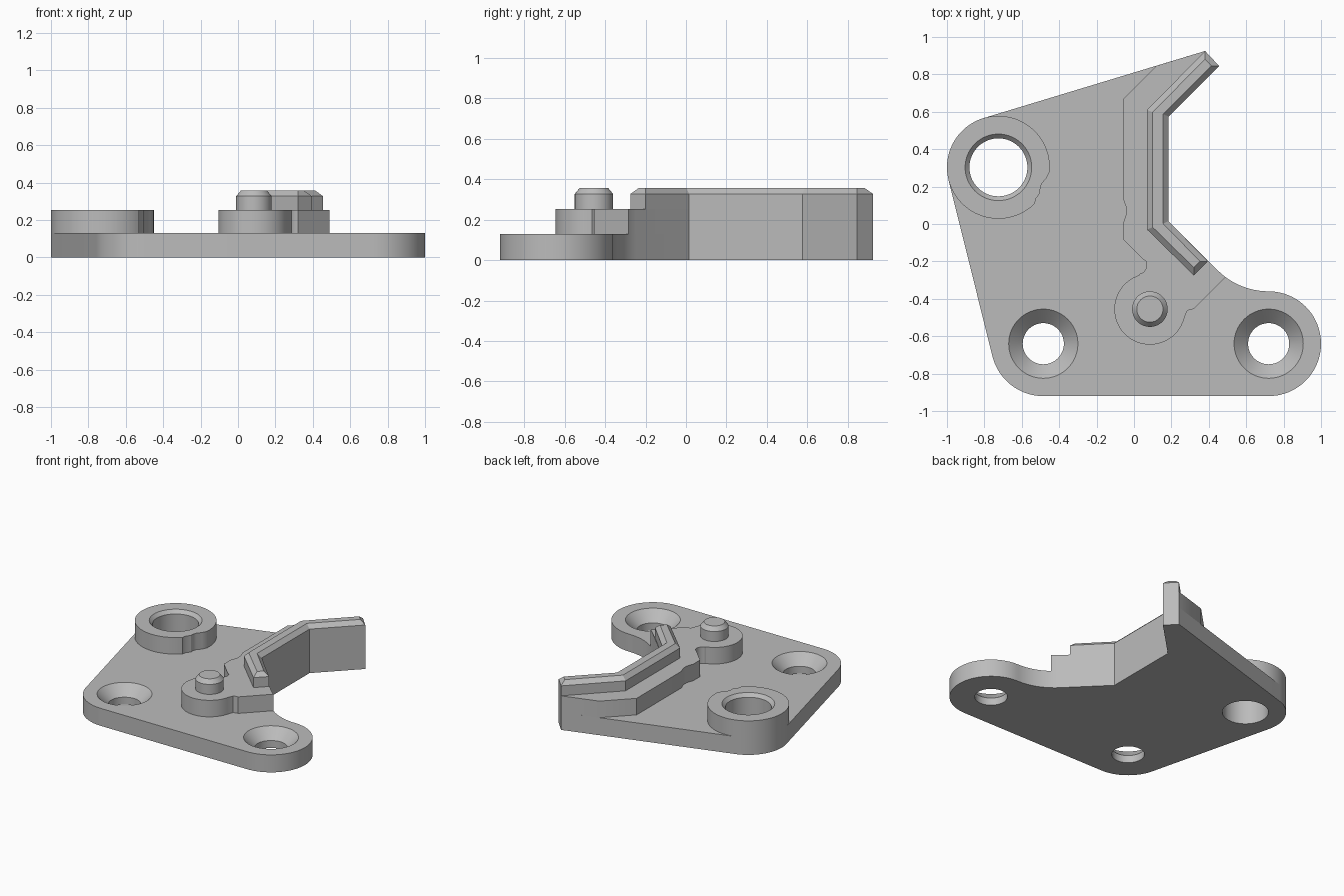
import bpy, bmesh
from math import sin, cos, radians
from mathutils import Vector

cube = bpy.data.objects.get("Cube")
if cube:
    bpy.data.objects.remove(cube, do_unlink=True)

grey = bpy.data.materials.new("plain grey")
grey.use_nodes = True
colour = (0.5, 0.5, 0.5, 1)
grey.diffuse_color = colour
grey.node_tree.nodes["Principled BSDF"].inputs["Base Color"].default_value = colour

BASE, STEP, TOP, CHAMFER = 0.13, 0.253, 0.357, 0.03


def arc(centre, r, start, end, n=24):
    """Points along an arc, angles in degrees."""
    angles = [radians(start + (end - start) * i / n) for i in range(n + 1)]
    return [(centre[0] + r * cos(a), centre[1] + r * sin(a)) for a in angles]


def circle(centre, r, n=64):
    return arc(centre, r, 0, 360, n)[:-1]


def inset(outline, d):
    """Mitred inward offset of a counter-clockwise outline."""
    pts = [Vector(p) for p in outline]
    result = []
    for i, p in enumerate(pts):
        a = (p - pts[i - 1]).normalized()
        b = (pts[(i + 1) % len(pts)] - p).normalized()
        na, nb = Vector((-a.y, a.x)), Vector((-b.y, b.x))
        result.append(p + (na + nb) * d / (1 + na.dot(nb)))
    return result


def loft(name, *rings):
    """Closed solid through a stack of (outline, height) rings."""
    bm = bmesh.new()
    loops = [[bm.verts.new((p[0], p[1], z)) for p in pts] for pts, z in rings]
    bm.faces.new(loops[0][::-1])
    bm.faces.new(loops[-1])
    for low, high in zip(loops, loops[1:]):
        for i in range(len(low)):
            j = (i + 1) % len(low)
            bm.faces.new((low[i], low[j], high[j], high[i]))
    mesh = bpy.data.meshes.new(name)
    bm.to_mesh(mesh)
    bm.free()
    mesh.materials.append(grey)
    obj = bpy.data.objects.new(name, mesh)
    bpy.context.collection.objects.link(obj)
    return obj


def select(obj):
    bpy.ops.object.select_all(action='DESELECT')
    obj.select_set(True)
    bpy.context.view_layer.objects.active = obj


def cut(obj, cutter):
    mod = obj.modifiers.new("hole", 'BOOLEAN')
    mod.operation, mod.solver, mod.object = 'DIFFERENCE', 'EXACT', cutter
    select(obj)
    bpy.ops.object.modifier_apply(modifier=mod.name)


# Shared centres and edges
boss_c, left_c, right_c = (-0.725, 0.303), (-0.485, -0.64), (0.72, -0.64)
pin_c, fillet_c, fillet_r = (0.085, -0.455), (0.72, 0.026), 0.386
inner_edge = [(0.185, 0.015), (0.185, 0.575), (0.455, 0.845), (0.38, 0.925)]

# Base plate with rounded corners and a concave fillet
base_outline = (arc(boss_c, 0.275, 107, 194) + arc(left_c, 0.28, 194, 270)
                + arc(right_c, 0.28, -90, 90, 40)
                + arc(fillet_c, fillet_r, 270, 225)[1:] + inner_edge)
base = loft("base_plate", (base_outline, 0), (base_outline, BASE))

# Round boss with a small side notch
boss_outline = arc(boss_c, 0.275, -5, 315, 80) + [
    (-0.525, 0.135), (-0.503, 0.165), (-0.501, 0.19), (-0.494, 0.215), (-0.468, 0.245)]
boss = loft("boss", (boss_outline, BASE), (boss_outline, STEP))

# Raised step following the rail, with a round pad under the pin
step_outline = (arc(fillet_c, fillet_r, 233.4, 225, 6) + inner_edge
                + [(0.12, 0.846), (-0.06, 0.665), (-0.06, 0.14), (-0.042, 0.09),
                   (-0.042, 0.05), (-0.06, 0), (-0.06, -0.08), (0.05, -0.19)]
                + arc((0.02, -0.22), 0.048, 30, -75, 8)
                + arc(pin_c, 0.19, 108, 344, 48)
                + [(0.275, -0.485), (0.285, -0.465), (0.3, -0.457), (0.32, -0.455)])
loft("raised_step", (step_outline, BASE), (step_outline, STEP))

# Bent rail with a chamfered top
rail_outline = [(0.395, -0.2)] + inner_edge + [(0.07, 0.61), (0.07, -0.03), (0.32, -0.275)]
loft("bent_rail", (rail_outline, STEP), (rail_outline, TOP - CHAMFER),
     (inset(rail_outline, CHAMFER), TOP))

# Locating pin
pin = circle(pin_c, 0.095)
loft("locating_pin", (pin, STEP), (pin, TOP - CHAMFER), (circle(pin_c, 0.07), TOP))

# Countersunk screw holes
cutters = []
for centre in (left_c, right_c):
    cutter = loft("screw_hole_cutter", (circle(centre, 0.11), -0.1),
                  (circle(centre, 0.11), 0.055), (circle(centre, 0.185), BASE),
                  (circle(centre, 0.185), BASE + 0.1))
    cut(base, cutter)
    cutters.append(cutter)

# Chamfered bore through the boss and plate
bore = loft("bore_cutter", (circle(boss_c, 0.155), -0.1),
            (circle(boss_c, 0.155), STEP - 0.025), (circle(boss_c, 0.178), STEP),
            (circle(boss_c, 0.178), STEP + 0.1))
cut(base, bore)
cut(boss, bore)
for cutter in cutters + [bore]:
    bpy.data.objects.remove(cutter, do_unlink=True)

# Smooth curved walls, keep edges crisp
for obj in bpy.context.collection.objects:
    if obj.type == 'MESH' and grey.name in obj.data.materials:
        select(obj)
        bpy.ops.object.shade_smooth_by_angle(angle=radians(30))
